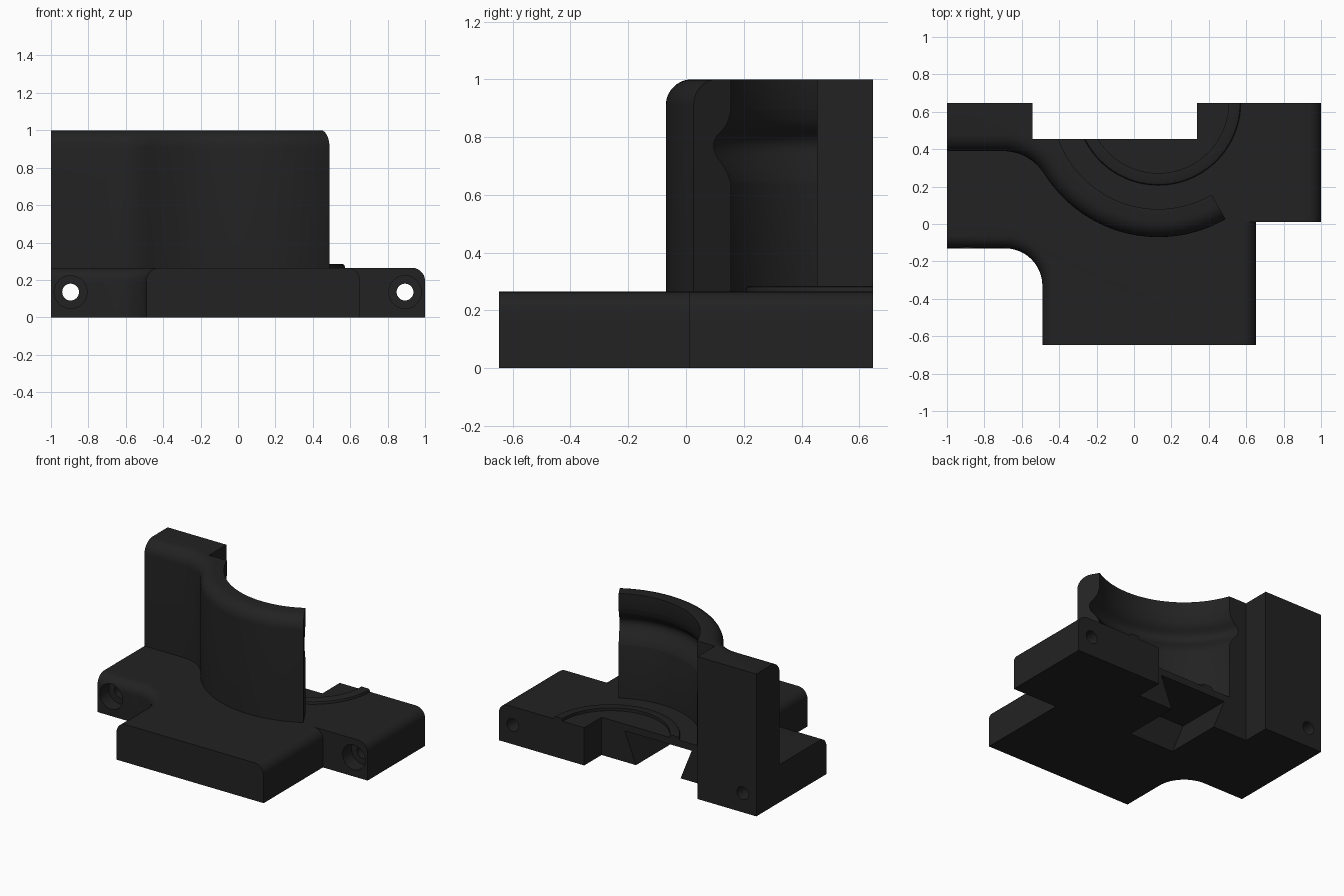
import bpy, bmesh, math
from math import cos, sin, radians

if "Cube" in bpy.data.objects:
    bpy.data.objects.remove(bpy.data.objects["Cube"])

CX, CY = 0.13, 0.648          # centre of the curved wall
BACK, FRONT = 0.648, -0.648
BASE_H = 0.265

black = bpy.data.materials.new("black plastic")
black.diffuse_color = (0.016, 0.016, 0.016, 1)
black.use_nodes = True
black.node_tree.nodes["Principled BSDF"].inputs["Base Color"].default_value = black.diffuse_color


def arc(cx, cy, r, a0, a1, n):
    return [(cx + r * cos(radians(a0 + (a1 - a0) * i / n)),
             cy + r * sin(radians(a0 + (a1 - a0) * i / n))) for i in range(n + 1)]


def finish(bm, name):
    bmesh.ops.recalc_face_normals(bm, faces=bm.faces)
    me = bpy.data.meshes.new(name)
    bm.to_mesh(me)
    bm.free()
    ob = bpy.data.objects.new(name, me)
    bpy.context.collection.objects.link(ob)
    me.materials.append(black)
    return ob


def prism(name, pts, z0, z1, round_edges=(), radius=0.0):
    """Extruded outline; listed outline edges get a rounded top."""
    bm = bmesh.new()
    low = [bm.verts.new((x, y, z0)) for x, y in pts]
    top = [bm.verts.new((x, y, z1)) for x, y in pts]
    n = len(pts)
    bm.faces.new(low[::-1])
    bm.faces.new(top)
    for i in range(n):
        j = (i + 1) % n
        bm.faces.new((low[i], low[j], top[j], top[i]))
    bmesh.ops.recalc_face_normals(bm, faces=bm.faces)
    edges = [bm.edges.get((top[i], top[(i + 1) % n])) for i in round_edges]
    if edges:
        bmesh.ops.bevel(bm, geom=edges, offset=radius, offset_type='OFFSET',
                        segments=7, profile=0.5, affect='EDGES')
    return finish(bm, name)


def box(name, x0, x1, y0, y1, z0, z1):
    return prism(name, [(x0, y0), (x1, y0), (x1, y1), (x0, y1)], z0, z1)


def sweep(name, profile, a0, a1, n):
    """Closed (r, z) profile turned about the wall centre, with end caps."""
    bm = bmesh.new()
    rows = []
    for i in range(n + 1):
        a = radians(a0 + (a1 - a0) * i / n)
        rows.append([bm.verts.new((CX + r * cos(a), CY + r * sin(a), z)) for r, z in profile])
    m = len(profile)
    for p, q in zip(rows, rows[1:]):
        for k in range(m):
            l = (k + 1) % m
            bm.faces.new((p[k], p[l], q[l], q[k]))
    bm.faces.new(rows[0])
    bm.faces.new(rows[-1][::-1])
    return finish(bm, name)


def rod(name, x, z, r, y0, y1):
    bpy.ops.mesh.primitive_cylinder_add(vertices=32, radius=r, depth=y1 - y0,
                                        location=(x, (y0 + y1) / 2, z),
                                        rotation=(math.pi / 2, 0, 0))
    ob = bpy.context.object
    ob.name = name
    ob.data.materials.append(black)
    return ob


def combine(target, tool, op='DIFFERENCE'):
    mod = target.modifiers.new("cut", 'BOOLEAN')
    mod.operation, mod.solver, mod.object = op, 'EXACT', tool
    bpy.context.view_layer.update()
    bpy.context.view_layer.objects.active = target
    bpy.ops.object.modifier_apply(modifier=mod.name)
    bpy.data.objects.remove(tool)


# base plate: front block with the left arm, joined to the back slab
corner = arc(-0.69, -0.33, 0.20, 90, 0, 16)
outline = [(-1, -0.13)] + corner + [(-0.49, FRONT), (0.653, FRONT), (0.653, 0.2), (-1, 0.2)]
k = len(corner)
base = prism("base_plate", outline, 0, BASE_H, list(range(k + 1)) + [k + 2], 0.07)
slab = prism("back_slab", [(-1, 0.01), (1, 0.01), (1, BACK), (-1, BACK)], 0, BASE_H, [1], 0.07)
combine(base, slab, 'UNION')

# notch in the back edge
combine(base, box("notch", -0.543, 0.337, 0.455, 0.8, -0.1, 0.6))

# dovetail slot in the underside, wider at its ceiling
bm = bmesh.new()
ends = []
for y in (0.05, 0.5):
    ends.append([bm.verts.new((-0.103 + hx, y, z)) for hx, z in
                 ((-0.141, -0.08), (0.141, -0.08), (0.26, 0.217), (-0.26, 0.217))])
bm.faces.new(ends[0])
bm.faces.new(ends[1][::-1])
for i in range(4):
    j = (i + 1) % 4
    bm.faces.new((ends[0][i], ends[0][j], ends[1][j], ends[1][i]))
combine(base, finish(bm, "slot"))

# screw holes with counterbores at the front
for x, face_y in ((-0.895, -0.13), (0.893, 0.01)):
    combine(base, rod("hole", x, 0.135, 0.045, -0.4, 0.8))
    combine(base, rod("counterbore", x, 0.135, 0.088, face_y - 0.2, face_y + 0.1))

# upright wall: square post flowing into a curved shell
flare = arc(-0.70, 0.131, 0.259, 90, 32, 14)
shell_out = arc(CX, CY, 0.718, 212, 300, 44)[1:]
a_in = 180 + math.degrees(math.asin((CY - 0.455) / 0.568))
shell_in = arc(CX, CY, 0.568, 300, a_in, 50)
outer = [(-1, 0.39)] + flare + shell_out
plan = outer + shell_in + [(-0.543, 0.455), (-0.543, BACK), (-1, BACK)]
wall = prism("curved_wall", plan, BASE_H, 1.0, range(len(outer) - 1), 0.09)

# rounded groove inside the curved shell
groove = [(0.45, 0.62), (0.562, 0.62), (0.570, 0.645), (0.582, 0.675), (0.602, 0.705),
          (0.625, 0.733), (0.636, 0.757), (0.638, 0.778), (0.629, 0.800), (0.608, 0.818),
          (0.588, 0.840), (0.576, 0.865), (0.570, 0.890), (0.562, 0.91), (0.45, 0.91)]
combine(wall, sweep("groove", groove, 185, 315, 64))

# low raised ring on the floor, cut by the notch
ring = sweep("floor_ring", [(0.376, 0.25), (0.376, 0.285), (0.428, 0.285), (0.437, 0.281),
                            (0.441, 0.272), (0.441, 0.25)], 180, 360, 64)
combine(ring, box("ring_notch", -0.6, 0.337, 0.455, 0.8, 0.1, 0.6))

# smooth curves, crisp corners
for ob in (base, wall, ring):
    bpy.ops.object.select_all(action='DESELECT')
    ob.select_set(True)
    bpy.context.view_layer.objects.active = ob
    bpy.ops.object.shade_smooth_by_angle(angle=radians(30))
